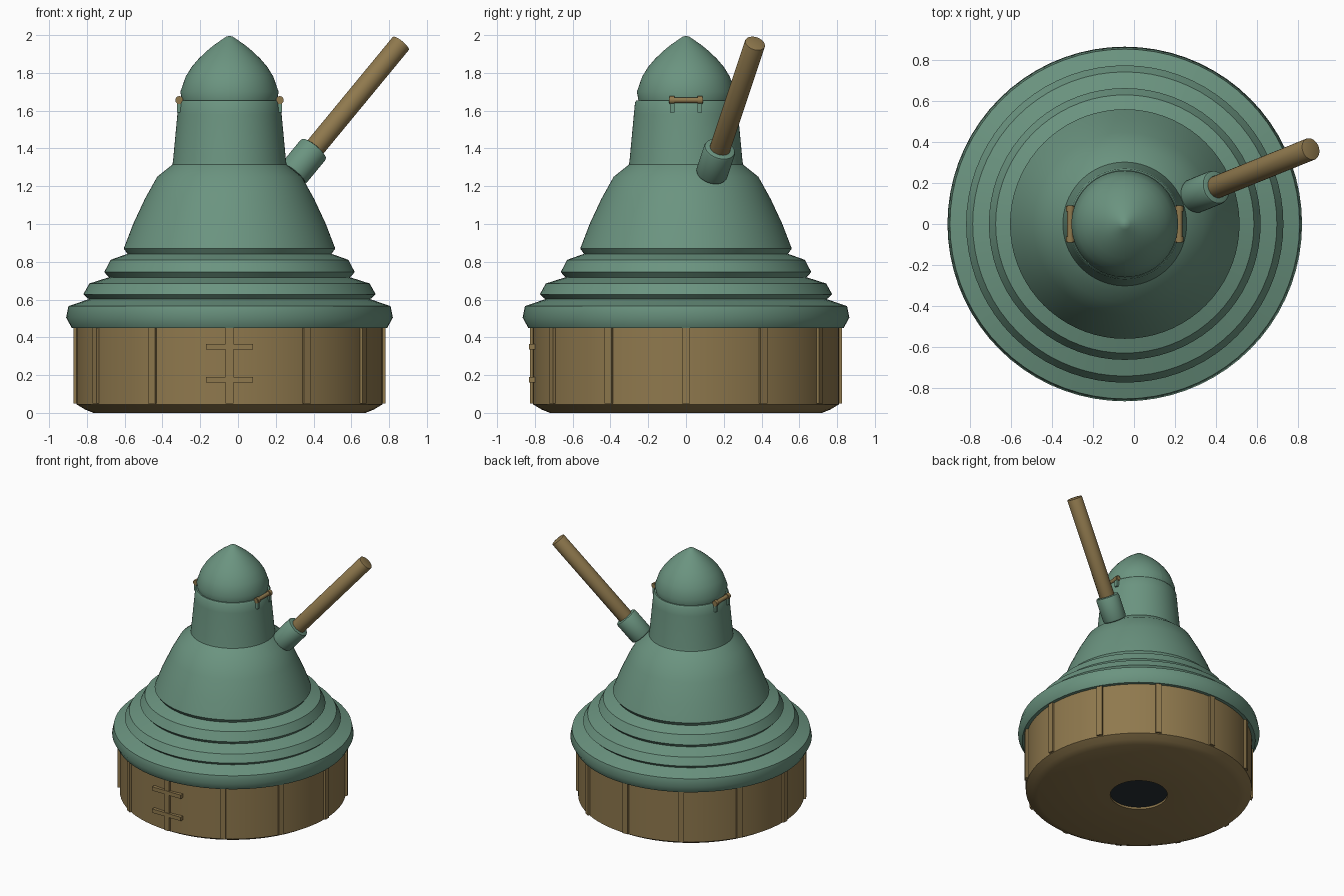
import bpy
import bmesh
from math import cos, sin, pi, radians
from mathutils import Vector, Matrix

if "Cube" in bpy.data.objects:
    bpy.data.objects.remove(bpy.data.objects["Cube"])

AXIS = Vector((-0.045, 0, 0))


def material(name, rgb):
    m = bpy.data.materials.new(name)
    m.use_nodes = True
    m.diffuse_color = (*rgb, 1)
    m.node_tree.nodes["Principled BSDF"].inputs["Base Color"].default_value = (*rgb, 1)
    return m


GREEN = material("weathered green", (0.147, 0.296, 0.216))
BRASS = material("dull brass", (0.275, 0.19, 0.075))
DARK = material("dark opening", (0.02, 0.03, 0.036))


def finish(name, bm, mat, angle=35, fix_normals=True):
    if fix_normals:
        bmesh.ops.recalc_face_normals(bm, faces=bm.faces)
    mesh = bpy.data.meshes.new(name)
    bm.to_mesh(mesh)
    bm.free()
    mesh.materials.append(mat)
    ob = bpy.data.objects.new(name, mesh)
    bpy.context.collection.objects.link(ob)
    bpy.ops.object.select_all(action="DESELECT")
    ob.select_set(True)
    bpy.context.view_layer.objects.active = ob
    bpy.ops.object.shade_smooth_by_angle(angle=radians(angle))
    return ob


def lathe(name, profile, mat, start=0.0, arc=2 * pi, steps=72, angle=35):
    """Spin (radius, height) points, listed bottom to top, about the body axis."""
    bm = bmesh.new()
    verts = [bm.verts.new((r * cos(start), r * sin(start), z)) for r, z in profile]
    edges = [bm.edges.new(pair) for pair in zip(verts, verts[1:])]
    bmesh.ops.spin(bm, geom=verts + edges, cent=(0, 0, 0), axis=(0, 0, 1),
                   angle=arc, steps=steps, use_merge=arc > 6)
    bmesh.ops.remove_doubles(bm, verts=bm.verts, dist=1e-5)
    bmesh.ops.translate(bm, verts=bm.verts, vec=AXIS)
    return finish(name, bm, mat, angle)


def box(name, centre, size, mat, turn=0.0):
    """Box placed relative to the body axis, then turned around it."""
    bm = bmesh.new()
    m = (Matrix.Translation(AXIS) @ Matrix.Rotation(turn, 4, "Z")
         @ Matrix.Translation(centre) @ Matrix.Diagonal((*size, 1)))
    bmesh.ops.create_cube(bm, size=1, matrix=m)
    return finish(name, bm, mat)


def rod(name, a, b, radius, mat, bevel=0.0, sides=24):
    a, b = Vector(a), Vector(b)
    bm = bmesh.new()
    m = Matrix.Translation((a + b) / 2) @ (b - a).to_track_quat("Z", "Y").to_matrix().to_4x4()
    bmesh.ops.create_cone(bm, cap_ends=True, segments=sides, radius1=radius,
                          radius2=radius, depth=(b - a).length, matrix=m)
    if bevel:
        rims = [e for f in bm.faces if len(f.verts) > 4 for e in f.edges]
        bmesh.ops.bevel(bm, geom=rims, offset=bevel, segments=2, affect="EDGES", profile=0.5)
    return finish(name, bm, mat)


# Drum base with a shallow opening underneath
lathe("base_drum", [(0.205, 0.018), (0.205, 0), (0.72, 0), (0.765, 0.018),
                    (0.81, 0.045), (0.81, 0.47)], BRASS)
lathe("base_opening", [(0, 0.016), (0.206, 0.016)], DARK)

# Vertical battens around the drum, with two cross bars at the front
for i in range(12):
    box(f"drum_batten_{i + 1}", (0.811, 0, 0.255), (0.03, 0.042, 0.41), BRASS, i * pi / 6)
for name, z in (("lower", 0.175), ("upper", 0.35)):
    box(f"{name}_cross_bar", (0, -0.815, z), (0.25, 0.03, 0.03), BRASS)

# Stepped skirt, dome and neck
lathe("stepped_body", [
    (0.80, 0.45), (0.835, 0.45), (0.865, 0.505), (0.853, 0.565), (0.745, 0.602),
    (0.774, 0.628), (0.742, 0.685), (0.638, 0.718),
    (0.663, 0.745), (0.63, 0.81), (0.54, 0.842),
    (0.56, 0.87), (0.51, 1.0), (0.447, 1.135), (0.383, 1.25), (0.302, 1.315),
    (0.299, 1.335), (0.276, 1.58), (0.27, 1.643), (0.262, 1.655), (0, 1.655)], GREEN, angle=42)

# Domed lid split into two hinged halves
lid = [(0.252, 1.655), (0.26, 1.70), (0.232, 1.78), (0.20, 1.832), (0.166, 1.872),
       (0.125, 1.912), (0.085, 1.945), (0.028, 1.985), (0.015, 1.993), (0, 1.995)]
for name, start in (("left", -pi / 2), ("right", pi / 2)):
    lathe(f"{name}_lid_half", lid, GREEN, start, pi, 36, 45)

# Hinges on both sides of the lid
for name, s in (("left", 1), ("right", -1)):
    x = s * 0.266
    pin = AXIS + Vector((x, 0, 1.656))
    reach = Vector((0, 0.09, 0))
    rod(f"{name}_hinge_pin", pin - reach, pin + reach, 0.015, BRASS, sides=16)
    for end, y in (("front", -0.074), ("back", 0.074)):
        knuckle, half = pin + Vector((0, y, 0)), Vector((0, 0.014, 0))
        rod(f"{name}_{end}_knuckle", knuckle - half, knuckle + half, 0.021, BRASS, sides=16)
        box(f"{name}_{end}_hinge_strap", (x, y, 1.62), (0.024, 0.024, 0.06), GREEN)

# Gun barrel in its socket, pointing out from the dome
tip = Vector((0.863, 0.366, 1.957))
aim = Vector((0.47, 0.19, 0.57)).normalized()
rod("barrel", tip - aim * 0.85, tip, 0.055, BRASS, 0.004, 32)
rod("barrel_socket", tip - aim * 0.93, tip - aim * 0.745, 0.085, GREEN, 0.014, 32)
